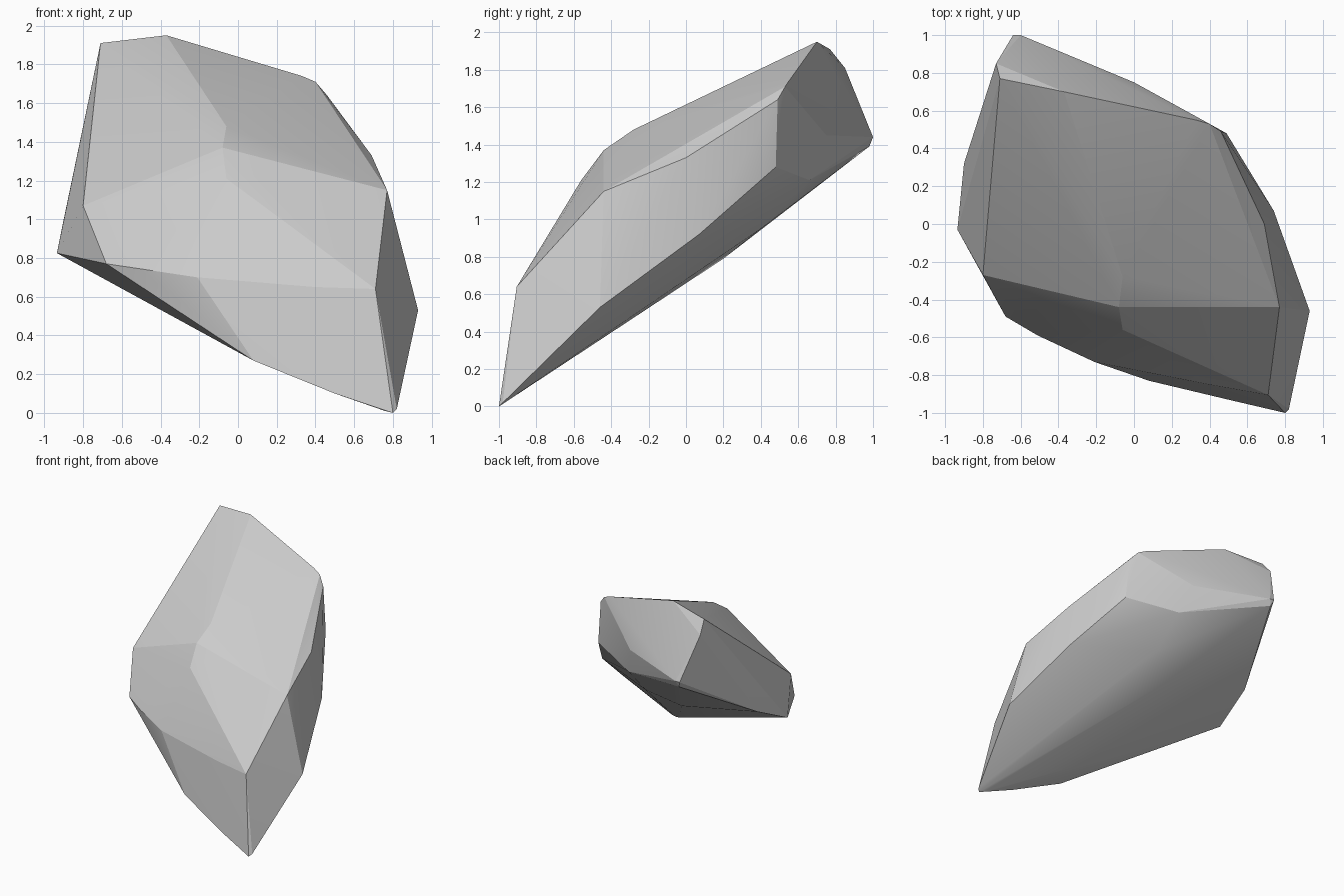
import bpy, bmesh, math

# Corner points of the faceted boulder, grouped by area
tip = [(0.80, -1.00, 0.0), (0.76, -0.985, 0.01), (0.82, -0.98, 0.02),
       (0.50, -0.93, 0.10), (0.08, -0.83, 0.27)]
front = [(0.71, -0.905, 0.64), (0.40, -0.85, 0.65), (-0.21, -0.73, 0.70),
         (-0.51, -0.59, 0.745), (-0.68, -0.49, 0.77), (-0.06, -0.56, 1.21),
         (-0.08, -0.44, 1.37), (-0.06, -0.28, 1.48)]
left = [(-0.80, -0.27, 1.07), (-0.935, -0.03, 0.825), (-0.90, 0.32, 1.00)]
right = [(0.93, -0.46, 0.53), (0.77, -0.44, 1.15), (0.74, 0.07, 0.92),
         (0.69, 0.00, 1.33), (0.49, 0.48, 1.28)]
top = [(-0.71, 0.77, 1.91), (-0.37, 0.70, 1.95), (0.33, 0.55, 1.74),
       (0.40, 0.53, 1.71), (0.46, 0.49, 1.64)]
back = [(-0.73, 0.85, 1.81), (-0.64, 1.00, 1.44), (-0.60, 1.00, 1.44),
        (-0.62, 0.98, 1.39), (0.08, 0.66, 1.21), (0.0, 0.75, 1.45)]
underside = [(-0.10, 0.20, 0.79), (0.10, 0.40, 0.95)]

# Wrap the points in a convex skin
bm = bmesh.new()
for p in tip + front + left + right + top + back + underside:
    bm.verts.new(p)
hull = bmesh.ops.convex_hull(bm, input=bm.verts[:])
inside = {g for g in hull["geom_interior"] + hull["geom_unused"]
          if isinstance(g, bmesh.types.BMVert)}
bmesh.ops.delete(bm, geom=list(inside), context='VERTS')
bmesh.ops.recalc_face_normals(bm, faces=bm.faces[:])

mesh = bpy.data.meshes.new("boulder")
bm.to_mesh(mesh)
bm.free()
boulder = bpy.data.objects.new("boulder", mesh)
bpy.context.collection.objects.link(boulder)

# Soften only the shallow creases
bpy.context.view_layer.objects.active = boulder
boulder.select_set(True)
bpy.ops.object.shade_smooth_by_angle(angle=math.radians(12))
